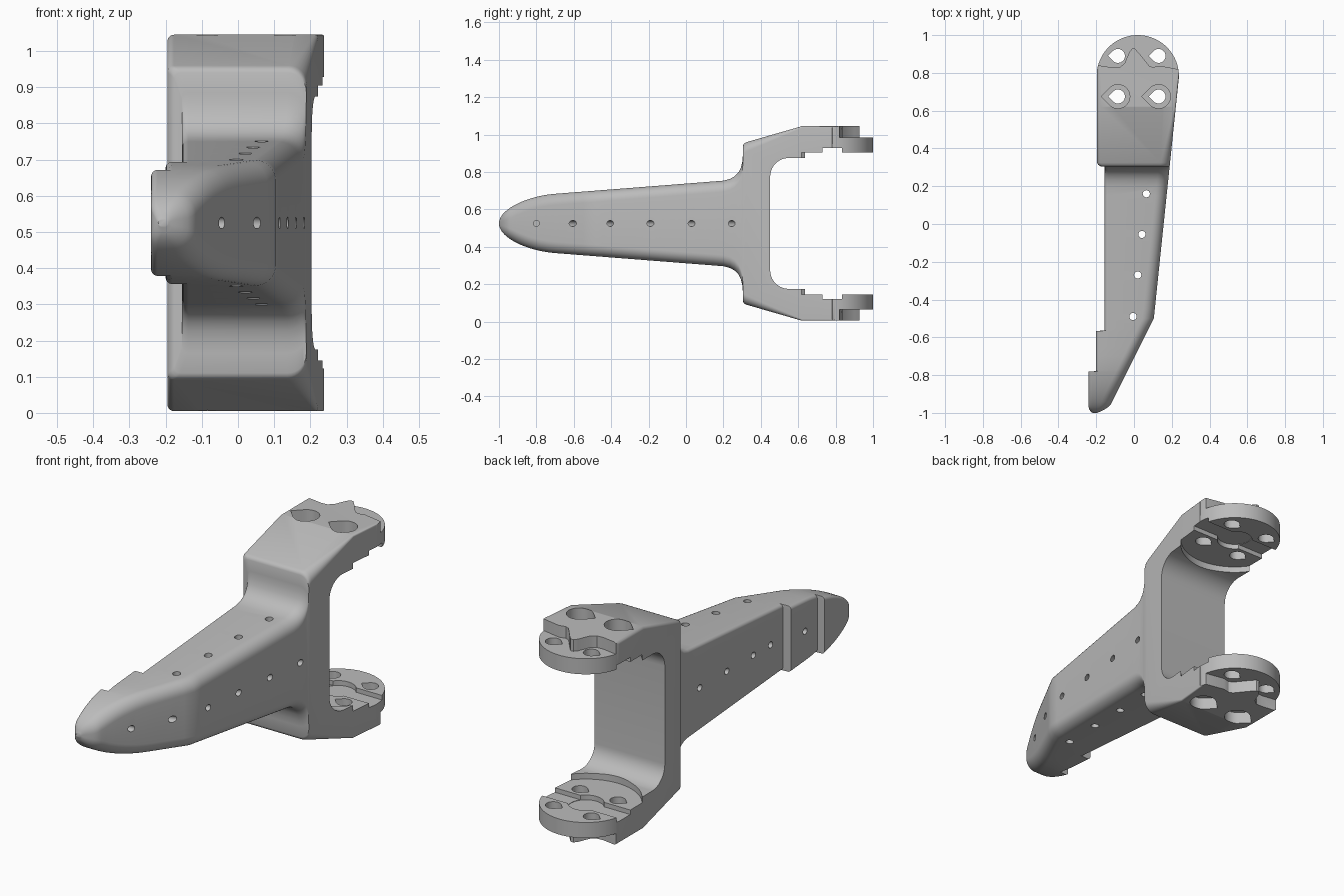
import bpy, bmesh, math
from mathutils import Vector

if "Cube" in bpy.data.objects:
    bpy.data.objects.remove(bpy.data.objects["Cube"], do_unlink=True)

MID = 0.525           # height of the symmetry plane
CX, CY = 0.02, 0.782  # pivot axis of the fork

grey = bpy.data.materials.new("plain grey")
grey.use_nodes = True
grey.diffuse_color = (0.5, 0.5, 0.5, 1)
grey.node_tree.nodes["Principled BSDF"].inputs["Base Color"].default_value = (0.5, 0.5, 0.5, 1)


def make(name, bm):
    bmesh.ops.recalc_face_normals(bm, faces=bm.faces)
    mesh = bpy.data.meshes.new(name)
    bm.to_mesh(mesh)
    bm.free()
    obj = bpy.data.objects.new(name, mesh)
    bpy.context.collection.objects.link(obj)
    return obj


def prism(points, low, high, axis="z"):
    """Extrude an outline along z (x, y points) or along x (y, h points)."""
    bm = bmesh.new()
    place = (lambda a, b, c: (a, b, MID + c)) if axis == "z" else (lambda a, b, c: (c, a, MID + b))
    face = bm.faces.new([bm.verts.new(place(a, b, low)) for a, b in points])
    new = bmesh.ops.extrude_face_region(bm, geom=[face])["geom"]
    shift = Vector((0, 0, high - low)) if axis == "z" else Vector((high - low, 0, 0))
    bmesh.ops.translate(bm, verts=[v for v in new if isinstance(v, bmesh.types.BMVert)], vec=shift)
    return make("cutter", bm)


def rod(start, end, radius):
    start, end = Vector(start), Vector(end)
    bm = bmesh.new()
    bmesh.ops.create_cone(bm, cap_ends=True, segments=20, radius1=radius, radius2=radius,
                          depth=(end - start).length)
    bm.transform((end - start).to_track_quat("Z", "Y").to_matrix().to_4x4())
    bmesh.ops.translate(bm, verts=bm.verts, vec=(start + end) / 2)
    return make("cutter", bm)


def arc(x, y, r, start, stop, n):
    angles = [math.radians(start + (stop - start) * i / n) for i in range(n + 1)]
    return [(x + r * math.cos(a), y + r * math.sin(a)) for a in angles]


def teardrop(x, y, r):
    return arc(x, y, r, -135, 135, 24) + [(x - r * math.sqrt(2), y)]


def carve(obj, cutter, operation="DIFFERENCE"):
    cutter.hide_render = True
    mod = obj.modifiers.new("carve", "BOOLEAN")
    mod.operation, mod.solver, mod.object = operation, "EXACT", cutter
    bpy.context.view_layer.objects.active = obj
    bpy.ops.object.modifier_apply(modifier=mod.name)
    bpy.data.objects.remove(cutter, do_unlink=True)


# Body dimensions along y
def right_x(y):
    t = y + 1
    slope = 0.104 if y > -0.5 else 0.5
    return 0.105 + (y + 0.5) * slope - 0.05 * max(0, 1 - t / 0.05) ** 2


def left_x(y):
    if y < -0.78:
        return -0.24 + 0.02 * max(0, 1 - (y + 1) / 0.03) ** 2
    if y < -0.565:
        return -0.2
    if y < 0.304:
        return -0.155
    return -0.195 + 0.02 * max(0, 1 - (y - 0.304) / 0.02) ** 2


def tail_height(y):
    t = y + 1
    return (0.135 + 0.078 * t) * math.sqrt(1 - max(0, 1 - t / 0.3) ** 2)


def section(y, h):
    """Rounded rectangle, with a larger radius on the outer side."""
    x0, x1 = left_x(y), right_x(y)
    soft = 0.06 if y < 0.25 else max(0.008, 0.06 - 0.14 * (y - 0.25))
    limit = min(h * 0.95, (x1 - x0) * 0.45)
    a, b = min(soft, limit), min(0.018, limit)
    pts = []
    for x, z, r, start in ((x1 - a, h - a, a, 0), (x0 + b, h - b, b, 90),
                           (x0 + b, b - h, b, 180), (x1 - a, a - h, a, 270)):
        pts += arc(x, z, r, start, start + 90, 8)
    return [(x, y, MID + z) for x, z in pts]


# Lofted tail and outer fork shape
ys = [-1 + 0.3 * (i / 16) ** 2 for i in range(1, 17)] + [-0.7 + 0.05 * i for i in range(1, 19)]
ys += [-0.781, -0.779, -0.566, -0.564]
stations = [(y, tail_height(y)) for y in sorted(ys)]
stations = [(-0.9997, 0.01)] + stations
stations += [(0.235, 0.238), (0.26, 0.252), (0.28, 0.272), (0.293, 0.298), (0.301, 0.33), (0.3035, 0.36),
             (0.3045, 0.415), (0.308, 0.424), (0.314, 0.43), (0.325, 0.435), (0.62, 0.52), (1.1, 0.52)]
bm = bmesh.new()
rings = [[bm.verts.new(p) for p in section(y, h)] for y, h in stations]
for r0, r1 in zip(rings, rings[1:]):
    for i in range(len(r0)):
        j = (i + 1) % len(r0)
        bm.faces.new((r0[i], r0[j], r1[j], r1[i]))
bm.faces.new(rings[0])
bm.faces.new(rings[-1])
body = make("forked_arm_bracket", bm)

# Round ends of the fork
outline = [(-0.3, -1.2), (0.3, -1.2), (0.3, 0.7)] + arc(CX, CY, 0.218, 0, 180, 48) + [(-0.3, 0.7)]
carve(body, prism(outline, -0.7, 0.7), "INTERSECT")

# Opening between the fork plates, with filleted corners
gap = [(1.2, -0.35)] + arc(0.55, -0.25, 0.1, 270, 180, 10) + arc(0.55, 0.25, 0.1, 180, 90, 10) + [(1.2, 0.35)]
carve(body, prism(gap, -0.5, 0.5, "x"))
carve(body, prism(arc(CX, CY, 0.26, 0, 355, 71), -0.38, 0.38))

# Cross groove and round seat on the inner faces
carve(body, prism([(-0.5, 0.73), (0.5, 0.73), (0.5, 0.835), (-0.5, 0.835)], -0.403, 0.403))
carve(body, prism(arc(CX, CY, 0.085, 0, 352.5, 47), -0.405, 0.405))

# Stepped outer faces, pivot holes and counterbores
edge = [(-0.4, 0.84), (-0.19, 0.84), (-0.11, 0.828), (-0.075, 0.83), (-0.05, 0.85), (-0.025, 0.91), (-0.01, 0.928),
        (0.005, 0.928), (0.03, 0.9), (0.08, 0.838), (0.1, 0.83), (0.135, 0.838), (0.23, 0.82), (0.4, 0.82)]
for low, high in ((0.46, 0.7), (-0.7, -0.46)):
    carve(body, prism(edge + [(0.4, 1.2), (-0.4, 1.2)], low, high))
    for x in (-0.085, 0.13):
        carve(body, prism(teardrop(x, 0.675, 0.063), low, high))
for x in (-0.085, 0.13):
    for y in (0.675, 0.89):
        carve(body, prism(teardrop(x, y, 0.037), -0.7, 0.7))

# Slanted lacing holes through the tail sides
for y, shift in ((0.245, 0.135), (0.03, 0.14), (-0.19, 0.135), (-0.405, 0.06), (-0.605, 0.075)):
    outer, inner = Vector((right_x(y), y, MID)), Vector((left_x(y - shift), y - shift, MID))
    reach = (outer - inner) * 0.15
    carve(body, rod(outer + reach, inner - reach, 0.016))
carve(body, rod((0.1, -0.8, MID), (-0.12, -0.8, MID), 0.016))

# Vertical holes through the tail
for x, y in ((0.065, 0.16), (0.042, -0.055), (0.02, -0.27), (-0.005, -0.49)):
    carve(body, rod((x, y, 0.1), (x, y, 0.95), 0.019))

# Finish
body.data.materials.clear()
body.data.materials.append(grey)
bpy.ops.object.select_all(action="DESELECT")
body.select_set(True)
bpy.context.view_layer.objects.active = body
bpy.ops.object.shade_smooth_by_angle(angle=math.radians(30))
